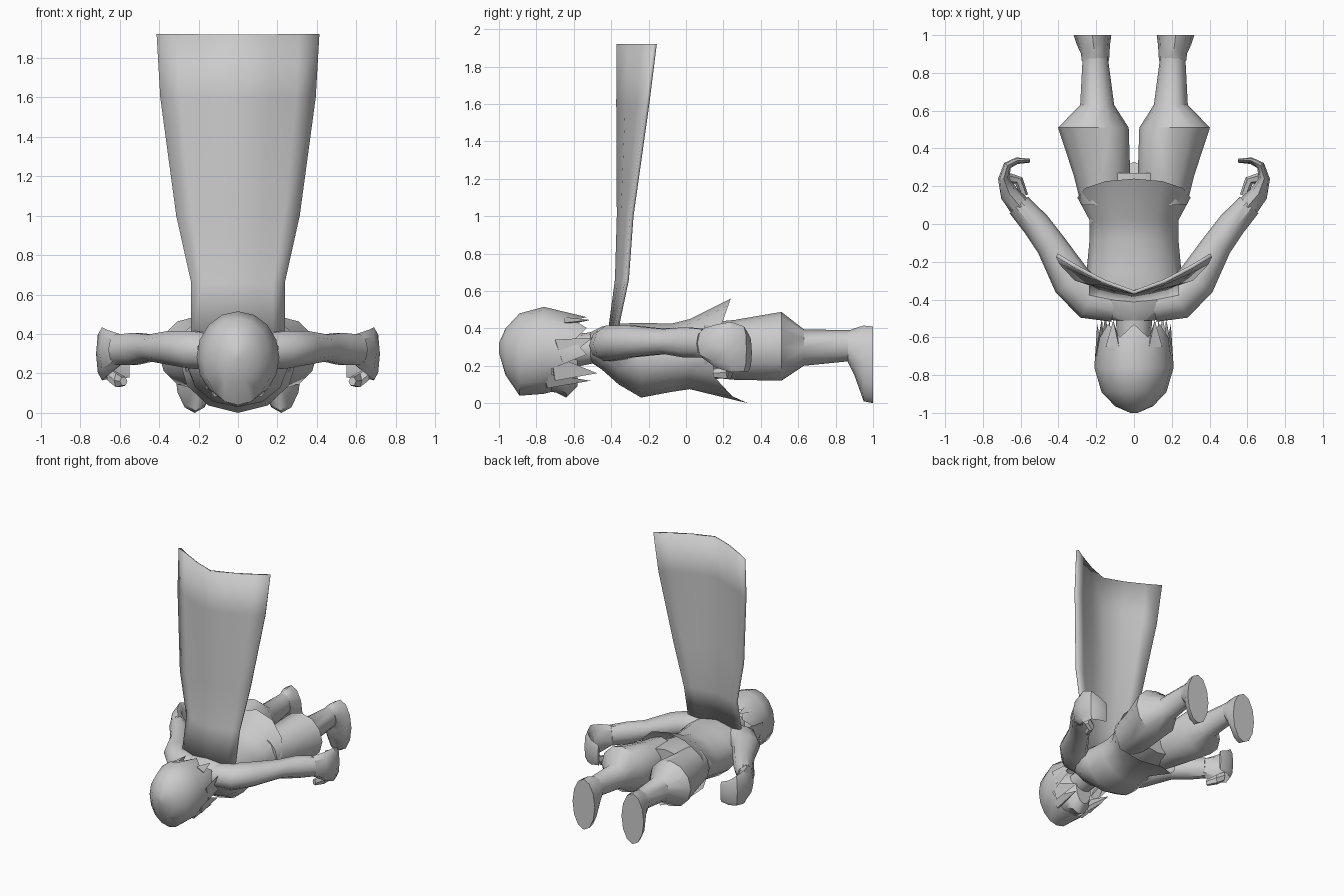
import bpy, math
from mathutils import Vector

if "Cube" in bpy.data.objects:
    bpy.data.objects.remove(bpy.data.objects["Cube"])


def mesh_object(name, verts, faces, mirror=False, thick=0, angle=40):
    me = bpy.data.meshes.new(name)
    me.from_pydata(verts, [], faces)
    ob = bpy.data.objects.new(name, me)
    bpy.context.collection.objects.link(ob)
    bpy.context.view_layer.objects.active = ob
    for o in bpy.context.selected_objects:
        o.select_set(False)
    ob.select_set(True)
    bpy.ops.object.mode_set(mode='EDIT')
    bpy.ops.mesh.select_all(action='SELECT')
    bpy.ops.mesh.normals_make_consistent(inside=False)
    bpy.ops.object.mode_set(mode='OBJECT')
    bpy.ops.object.shade_smooth_by_angle(angle=math.radians(angle))
    if thick:
        m = ob.modifiers.new("thickness", 'SOLIDIFY')
        m.thickness = thick
        m.offset = 0
    if mirror:
        m = ob.modifiers.new("mirror", 'MIRROR')
        m.use_mirror_merge = False
    return ob


def skin(rings, cap_start=True, cap_end=True):
    n = len(rings[0])
    verts = [v for r in rings for v in r]
    faces = [(i * n + j, i * n + (j + 1) % n, (i + 1) * n + (j + 1) % n, (i + 1) * n + j)
             for i in range(len(rings) - 1) for j in range(n)]
    if cap_start:
        faces.append(tuple(range(n)))
    if cap_end:
        faces.append(tuple(range(len(verts) - n, len(verts))))
    return verts, faces


# ring across the body axis: y, centre x, half width, bottom z, top z
def ring(y, cx, rx, z0, z1, n=12):
    out = []
    for k in range(n):
        a = 2 * math.pi * k / n
        out.append((cx + rx * math.cos(a), y, (z0 + z1) / 2 + (z1 - z0) / 2 * math.sin(a)))
    return out


# tube following a level path: x, y, z, half width, half height
def tube(path, n=10):
    rings = []
    for i, (x, y, z, w, h) in enumerate(path):
        a, b = path[max(i - 1, 0)], path[min(i + 1, len(path) - 1)]
        t = Vector((b[0] - a[0], b[1] - a[1], 0)).normalized()
        side = Vector((t.y, -t.x, 0))
        rings.append([Vector((x, y, z)) + side * w * math.cos(2 * math.pi * k / n)
                      + Vector((0, 0, h * math.sin(2 * math.pi * k / n))) for k in range(n)])
    return skin(rings)


# flat pointed lock from a base edge to a tip
def spike(name, base_a, base_b, tip, mirror=True):
    a, b, t = Vector(base_a), Vector(base_b), Vector(tip)
    inner = (a + b) / 2 + Vector((-0.05 if a.x > 0.05 else 0, 0, -0.03))
    mesh_object(name, [a, b, inner, t], [(0, 1, 3), (1, 2, 3), (2, 0, 3), (0, 2, 1)], mirror)


# Torso coat with a flared, open hem
rings = [ring(*s) for s in [(-0.51, 0, 0.11, 0.22, 0.38), (-0.45, 0, 0.24, 0.18, 0.41),
                            (-0.36, 0, 0.27, 0.10, 0.425), (-0.24, 0, 0.25, 0.03, 0.43),
                            (-0.08, 0, 0.235, 0.06, 0.425), (0.02, 0, 0.235, 0.075, 0.45)]]
hem = []
for x, y, z in ring(0, 0, 0.3, 0.0, 0.56):
    s = (z - 0.28) / 0.28
    hem.append((x, 0.14 + (0.10 * s if s > 0 else 0.19 * s ** 4), z))
mesh_object("coat", *skin(rings + [hem], True, False))

# Pelvis
mesh_object("pelvis", *skin([ring(-0.05, 0, 0.22, 0.12, 0.41), ring(0.12, 0, 0.26, 0.12, 0.43),
                             ring(0.27, 0, 0.22, 0.15, 0.43)]))

# Baggy trousers, shins and boots
mesh_object("leg", *skin([ring(*s) for s in [
    (0.10, 0.15, 0.13, 0.14, 0.43), (0.26, 0.17, 0.15, 0.125, 0.445),
    (0.51, 0.215, 0.187, 0.12, 0.488), (0.63, 0.195, 0.09, 0.20, 0.395),
    (0.88, 0.205, 0.067, 0.225, 0.39)]]), mirror=True)
mesh_object("boot", *skin([ring(*s) for s in [
    (0.865, 0.205, 0.073, 0.22, 0.385), (0.90, 0.205, 0.075, 0.15, 0.40),
    (0.95, 0.215, 0.088, 0.01, 0.415), (1.0, 0.22, 0.10, 0.0, 0.41)]]), mirror=True)

# Arms and curled hands
mesh_object("arm", *tube([(0.10, -0.43, 0.31, 0.09, 0.09), (0.23, -0.40, 0.32, 0.11, 0.10),
                          (0.33, -0.30, 0.33, 0.105, 0.09), (0.44, -0.11, 0.33, 0.08, 0.07),
                          (0.52, 0.0, 0.325, 0.075, 0.085), (0.61, 0.10, 0.32, 0.065, 0.08)]),
            mirror=True)
mesh_object("hand", *tube([(0.60, 0.09, 0.32, 0.06, 0.08), (0.66, 0.16, 0.305, 0.05, 0.115),
                           (0.69, 0.24, 0.30, 0.03, 0.135), (0.67, 0.31, 0.29, 0.022, 0.12),
                           (0.62, 0.335, 0.27, 0.018, 0.10), (0.55, 0.335, 0.26, 0.01, 0.08)], 8),
            mirror=True)
mesh_object("thumb", *tube([(0.66, 0.24, 0.20, 0.03, 0.04), (0.61, 0.23, 0.165, 0.025, 0.04),
                            (0.58, 0.15, 0.16, 0.02, 0.025)], 6), mirror=True)

# Neck and face
mesh_object("neck", *skin([ring(-0.66, 0, 0.085, 0.18, 0.37), ring(-0.46, 0, 0.10, 0.22, 0.38)]))
mesh_object("face", *skin([ring(*s) for s in [
    (-0.88, 0, 0.12, 0.09, 0.40), (-0.76, 0, 0.155, 0.07, 0.42), (-0.69, 0, 0.14, 0.055, 0.40),
    (-0.64, 0, 0.11, 0.03, 0.37), (-0.58, 0, 0.07, 0.09, 0.34)]]))

# Hair cap with a jagged rim
hair = [ring(*s, 16) for s in [(-1.0, 0, 0.02, 0.27, 0.32), (-0.965, 0, 0.10, 0.15, 0.40),
                               (-0.89, 0, 0.172, 0.04, 0.48), (-0.76, 0, 0.21, 0.05, 0.515)]]
rim = []
for k, (x, y, z) in enumerate(ring(0, 0, 0.195, 0.06, 0.46, 16)):
    s = (z - 0.26) / 0.2
    rim.append((x, (-0.60 if s > -0.3 else -0.72) + (0.07 if k % 2 == 0 and s > -0.3 else 0), z))
mesh_object("hair", *skin(hair + [rim], True, False))
spike("nape_lock", (0.08, -0.65, 0.46), (0.15, -0.65, 0.43), (0.11, -0.51, 0.445))
spike("side_lock", (0.205, -0.70, 0.34), (0.20, -0.66, 0.22), (0.17, -0.50, 0.35))
spike("temple_lock", (0.19, -0.72, 0.26), (0.16, -0.70, 0.12), (0.15, -0.475, 0.16))
spike("cheek_lock", (0.17, -0.76, 0.16), (0.12, -0.74, 0.08), (0.13, -0.51, 0.12))

# Cape: z, half width, centre y, edge y
rows = [(0.40, 0.235, -0.405, -0.37), (0.66, 0.235, -0.37, -0.315), (1.0, 0.31, -0.36, -0.29),
        (1.6, 0.39, -0.363, -0.205), (1.92, 0.408, -0.362, -0.165)]
cols = [-1, -0.75, -0.4, 0, 0.4, 0.75, 1]
verts = [(c * w, yc + (ye - yc) * abs(c) ** 1.3, z) for z, w, yc, ye in rows for c in cols]
nc = len(cols)
faces = [(r * nc + c, r * nc + c + 1, (r + 1) * nc + c + 1, (r + 1) * nc + c)
         for r in range(len(rows) - 1) for c in range(nc - 1)]
mesh_object("cape", verts, faces, thick=0.02)
